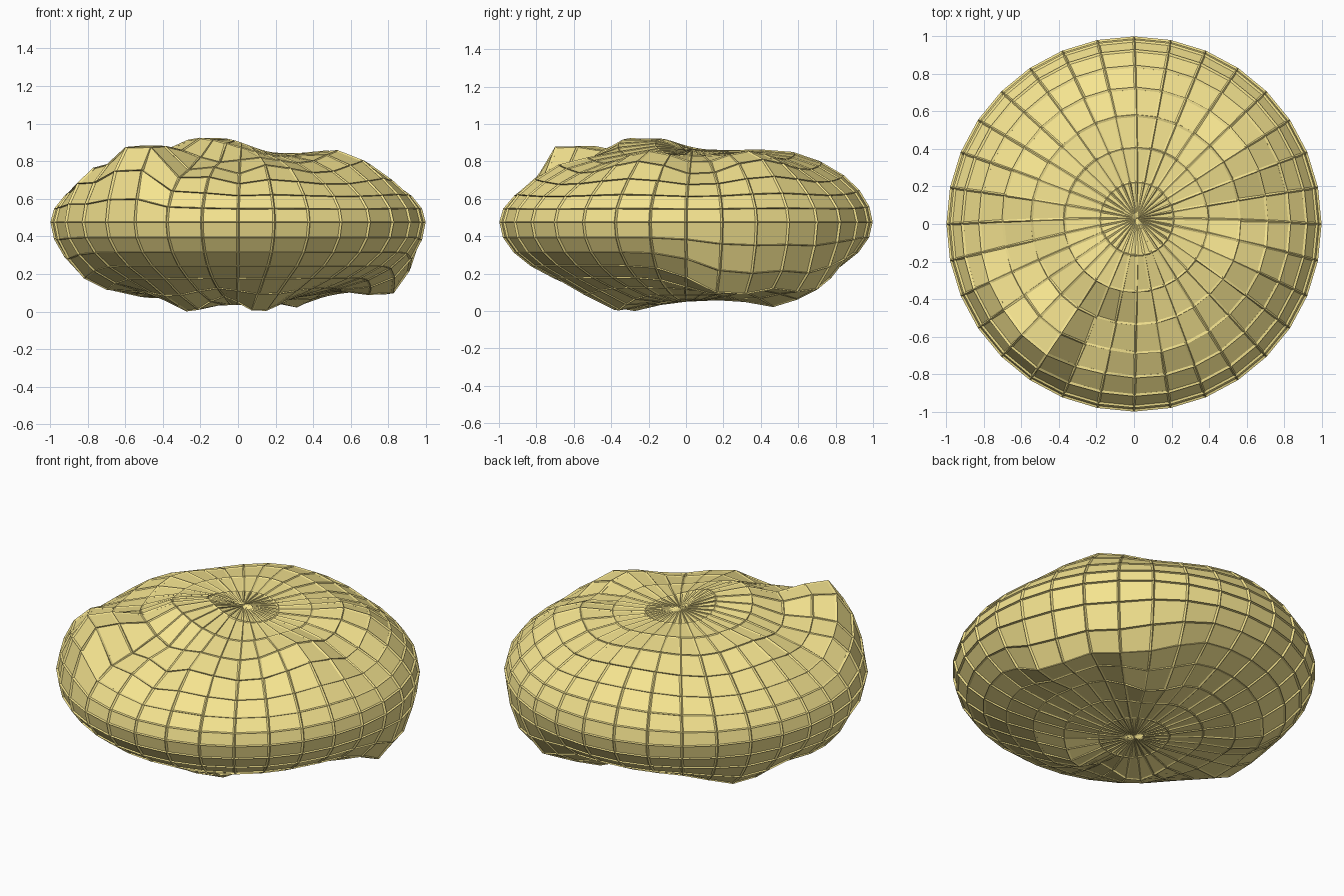
import bpy, bmesh, math
from mathutils import Vector

cube = bpy.data.objects.get("Cube")
if cube:
    bpy.data.objects.remove(cube, do_unlink=True)

TOP_HEIGHT = 0.355
BOTTOM_HEIGHT = 0.42
RADIUS = 0.987
SQUASH = 0.42
WIRE = 0.022

# Lumps and dents: x, y, height change away from the middle, spread
TOP_LUMPS = [
    (-0.52, -0.65, 0.23, 0.15),
    (-0.17, -0.28, 0.12, 0.18),
    (0.57, -0.22, 0.09, 0.16),
    (0.54, 0.34, 0.09, 0.17),
    (-0.57, 0.13, 0.07, 0.17),
    (-0.20, 0.52, 0.06, 0.26),
    (-0.15, -0.72, -0.07, 0.14),
    (0.12, -0.67, 0.06, 0.14),
    (0.65, 0.05, -0.03, 0.12),
    (-0.79, -0.37, 0.09, 0.13),
    (0.00, 0.75, 0.03, 0.25),
]
BOTTOM_LUMPS = [
    (-0.25, -0.31, 0.09, 0.13),
    (0.10, -0.38, 0.09, 0.12),
    (-0.08, -0.40, -0.06, 0.09),
    (-0.77, -0.12, 0.07, 0.14),
    (-0.60, 0.35, 0.08, 0.15),
    (0.68, 0.58, 0.13, 0.13),
    (0.82, 0.28, 0.14, 0.13),
    (0.80, 0.08, 0.06, 0.13),
    (0.43, 0.70, 0.10, 0.13),
    (0.28, 0.47, 0.09, 0.12),
]


def bump(x, y, lumps):
    return sum(h * math.exp(-((x - a) ** 2 + (y - b) ** 2) / (2 * s * s))
               for a, b, h, s in lumps)


# Sphere pushed into an uneven boulder, lumps swelling outward as well
bm = bmesh.new()
bmesh.ops.create_uvsphere(bm, u_segments=32, v_segments=16, radius=1)
for v in bm.verts:
    x, y, z = v.co
    lumps, height = (TOP_LUMPS, TOP_HEIGHT) if z > 0 else (BOTTOM_LUMPS, BOTTOM_HEIGHT)
    lift = bump(x, y, lumps) * min(1.0, abs(z) * 2.2)
    drift = 0.03 * max(z, 0) ** 2
    spread = RADIUS + 0.25 * lift * abs(z)
    level = z * height + math.copysign(lift, z)
    v.co = Vector((x * spread + drift / 2, y * spread + drift, level / SQUASH))
low = min(v.co.z for v in bm.verts)
bmesh.ops.translate(bm, verts=bm.verts, vec=(0, 0, WIRE / 2 - low))

mesh = bpy.data.meshes.new("boulder")
bm.to_mesh(mesh)
bm.free()
boulder = bpy.data.objects.new("boulder", mesh)
boulder.scale.z = SQUASH
bpy.context.collection.objects.link(boulder)

# Raised strips along every edge, flattened with the boulder
strips = boulder.modifiers.new("edge_strips", 'WIREFRAME')
strips.thickness = WIRE
strips.offset = 0
strips.use_replace = False
strips.use_even_offset = False

# Pale sandy yellow
sand = bpy.data.materials.new("sand")
sand.use_nodes = True
color = (0.92, 0.78, 0.28, 1)
sand.diffuse_color = color
sand.node_tree.nodes["Principled BSDF"].inputs["Base Color"].default_value = color
mesh.materials.append(sand)
